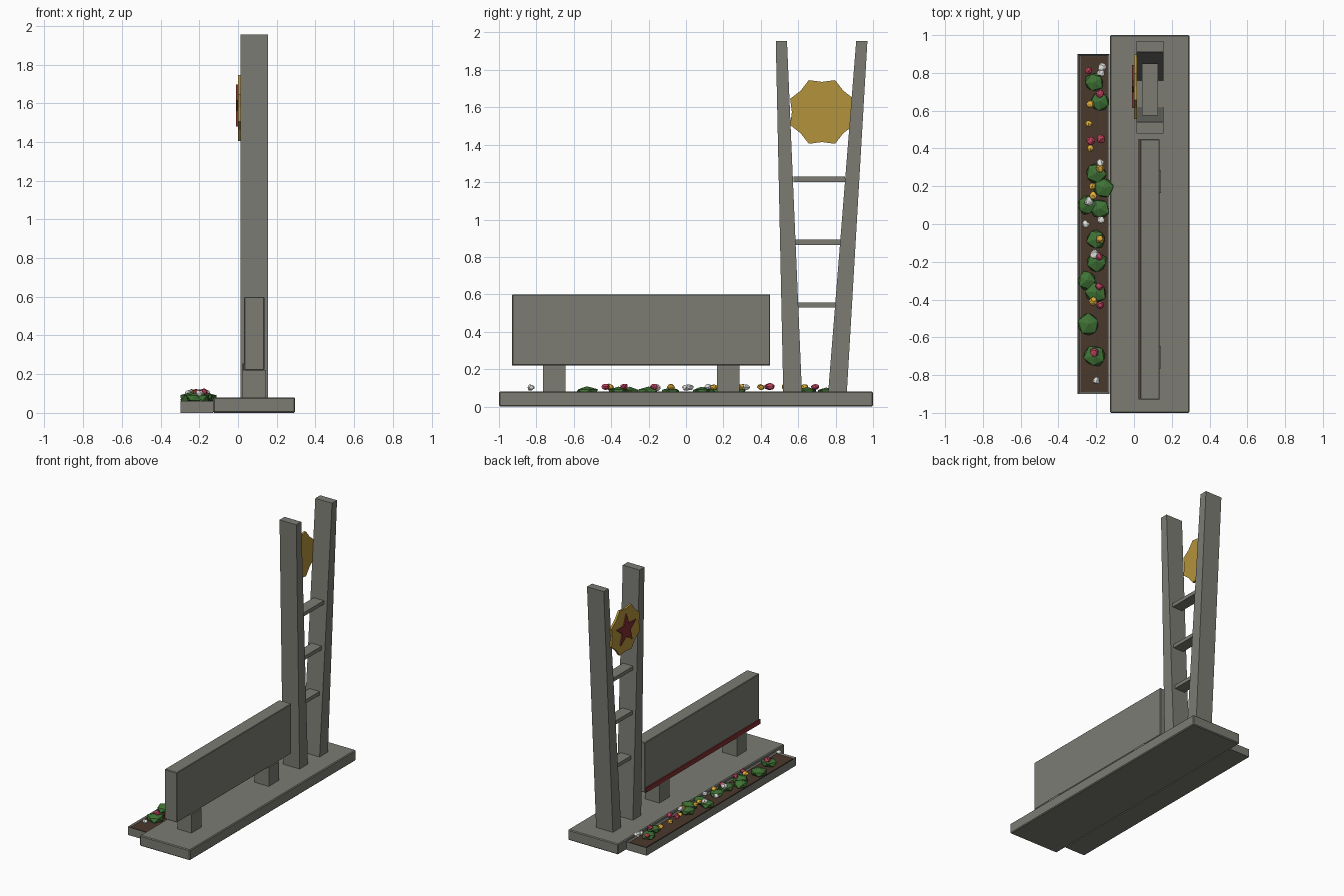
import bpy, bmesh, math, random
from mathutils import Matrix, Vector

random.seed(4)
cube = bpy.data.objects.get("Cube")
if cube:
    bpy.data.objects.remove(cube, do_unlink=True)


def material(name, r, g, b):
    mat = bpy.data.materials.new(name)
    mat.use_nodes = True
    mat.diffuse_color = (r, g, b, 1)
    shader = next(n for n in mat.node_tree.nodes if n.type == 'BSDF_PRINCIPLED')
    shader.inputs["Base Color"].default_value = (r, g, b, 1)
    shader.inputs["Roughness"].default_value = 0.8
    return mat


stone = material("grey stone", .2, .2, .175)
gold = material("gold", .45, .29, .043)
red = material("dark red", .22, .03, .03)
earth = material("brown soil", .07, .04, .025)
leaf = material("leaf green", .05, .17, .035)
white = material("white petals", .75, .75, .72)
yellow = material("yellow petals", .75, .42, .04)
pink = material("crimson petals", .52, .055, .11)


def finish(name, bm, mat, bevel=0):
    bmesh.ops.recalc_face_normals(bm, faces=bm.faces)
    mesh = bpy.data.meshes.new(name)
    bm.to_mesh(mesh)
    bm.free()
    mesh.materials.append(mat)
    obj = bpy.data.objects.new(name, mesh)
    bpy.context.collection.objects.link(obj)
    if bevel:
        mod = obj.modifiers.new("bevel", 'BEVEL')
        mod.width = bevel
        mod.segments = 1
    return obj


def prism(name, outline, x0, x1, mat, bevel=0):
    """Extrude a side outline of (y, z) points from x0 to x1."""
    bm = bmesh.new()
    face = bm.faces.new([bm.verts.new((x0, y, z)) for y, z in outline])
    new = bmesh.ops.extrude_face_region(bm, geom=[face])["geom"]
    verts = [v for v in new if isinstance(v, bmesh.types.BMVert)]
    bmesh.ops.translate(bm, verts=verts, vec=(x1 - x0, 0, 0))
    return finish(name, bm, mat, bevel)


def box(name, x, y, z, mat, bevel=0):
    outline = [(y[0], z[0]), (y[1], z[0]), (y[1], z[1]), (y[0], z[1])]
    return prism(name, outline, x[0], x[1], mat, bevel)


def star(points, outer, inner, start, cy, cz):
    ring = []
    for i in range(points * 2):
        r = inner if i % 2 else outer
        a = start + math.pi * i / points
        ring.append((cy + r * math.cos(a), cz + r * math.sin(a)))
    return ring


# Plinth and the long slab on two feet
box("plinth", (-.128, .295), (-1, 1), (0, .08), stone, .006)
box("slab", (.032, .136), (-.93, .45), (.22, .6), stone, .004)
box("slab_stripe", (.024, .032), (-.93, .45), (.22, .255), red)
for label, y in (("front_foot", -.705), ("rear_foot", .225)):
    box(label, (.024, .144), (y - .06, y + .06), (.075, .222), stone)

# Two tapered pylons leaning apart, with rungs between them
prism("front_pylon", [(.52, .075), (.62, .075), (.54, 1.955), (.48, 1.955)],
      .014, .155, stone)
prism("rear_pylon", [(.76, .075), (.86, .075), (.97, 1.955), (.91, 1.955)],
      .014, .155, stone)
for i in range(3):
    z = .543 + i * .336
    box("rung", (.042, .128), (.575, .85), (z - .014, z + .014), stone)

# Medallion with a raised star
prism("medallion", star(8, .184, .161, math.pi / 8, .727, 1.575), -.001, .015, gold)
prism("medallion_star", star(5, .12, .05, math.pi / 2, .727, 1.577), -.01, -.001, red)

# Flower trough: four walls and a soil bed
left, right, end, rim = -.298, -.13, .9, .014
bm = bmesh.new()
bmesh.ops.create_cube(bm, size=1, matrix=Matrix.Translation(((left + right) / 2, 0, .031))
                      @ Matrix.Diagonal((right - left, end * 2, .062, 1)))
top = max(bm.faces, key=lambda f: f.calc_center_median().z)
bmesh.ops.inset_region(bm, faces=[top], thickness=rim)
bmesh.ops.translate(bm, verts=top.verts, vec=(0, 0, -.014))
finish("trough", bm, stone)
box("soil", (left + rim, right - rim), (rim - end, end - rim), (.04, .055), earth)


def clumps(name, spots, mat, detail, radius, squash, z, rough):
    """Rough faceted balls at each (x, y) spot, as one object."""
    bm = bmesh.new()
    for x, y in spots:
        r = radius * random.uniform(.9, 1.1)
        spin = Matrix.Rotation(random.uniform(0, math.tau), 4, 'Z')
        place = Matrix.Translation((x, y, z)) @ Matrix.Diagonal((1, 1, squash, 1)) @ spin
        new = bmesh.ops.create_icosphere(bm, subdivisions=detail, radius=r, matrix=place)
        centre = Vector((x, y, z))
        for v in new["verts"]:
            v.co = centre + (v.co - centre) * random.uniform(1 - rough, 1 + rough)
    finish(name, bm, mat)


# Planting
clumps("bushes", [(-.21, .75), (-.18, .65), (-.2, .27), (-.16, .19), (-.25, .1),
                  (-.18, .08), (-.2, -.08), (-.2, -.2), (-.25, -.3), (-.2, -.36),
                  (-.24, -.53), (-.21, -.7)], leaf, 1, .057, .5, .077, .1)
clumps("white_flowers", [(-.17, .83), (-.175, .8), (-.18, .32), (-.24, .12), (-.255, 0),
                         (-.175, .02), (-.21, -.16), (-.2, -.83)],
       white, 2, .021, .8, .102, .18)
clumps("crimson_flowers", [(-.24, .81), (-.18, .69), (-.23, .44), (-.175, .45),
                           (-.185, -.17), (-.185, -.33), (-.18, -.43), (-.21, -.68)],
       pink, 2, .021, .8, .106, .18)
clumps("yellow_flowers", [(-.23, .635), (-.24, .53), (-.23, .4), (-.18, .295), (-.22, .2),
                          (-.215, .15), (-.18, -.08), (-.215, -.41)],
       yellow, 2, .02, .8, .104, .18)
